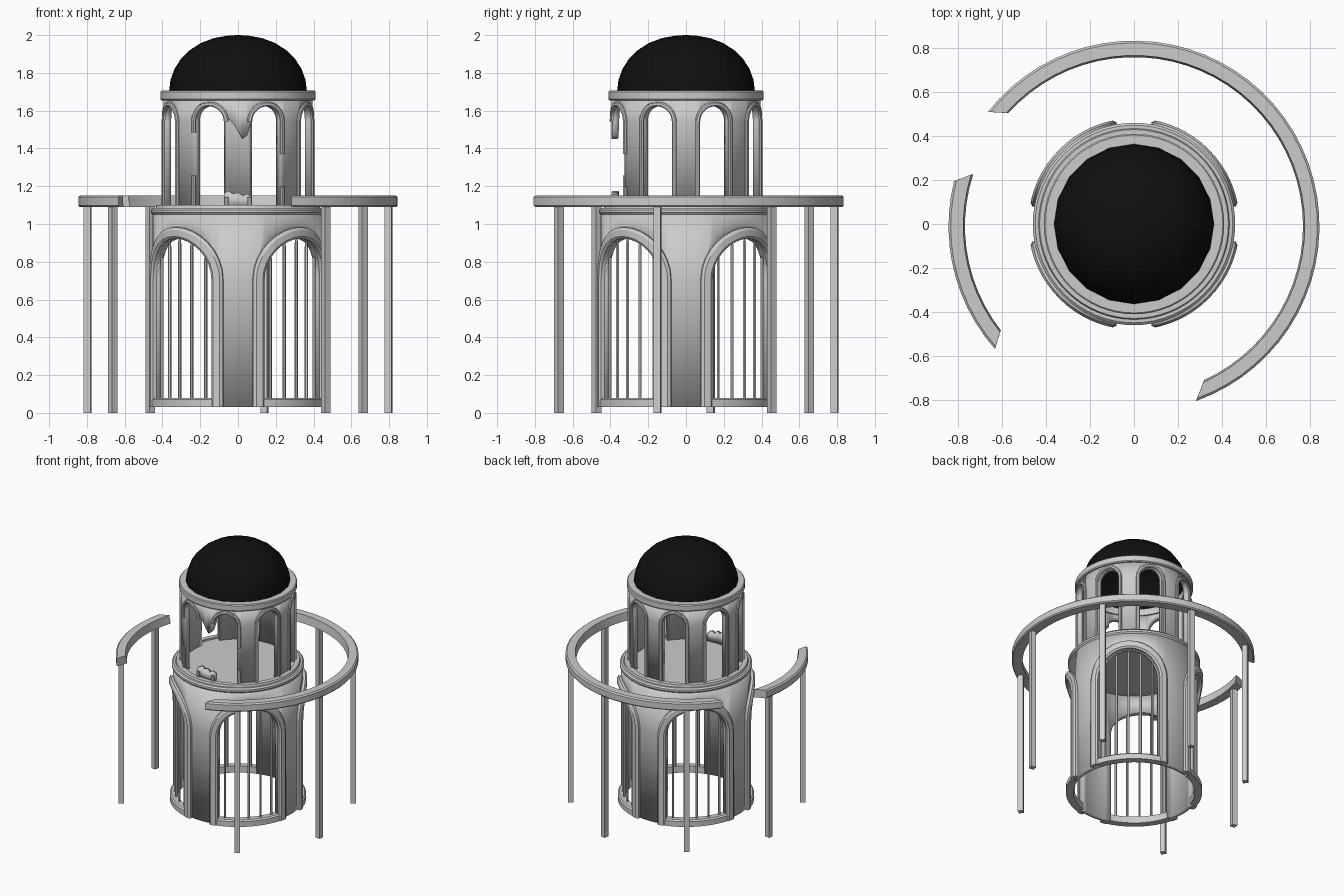
import bpy, bmesh
from math import sin, cos, pi, radians, degrees

if "Cube" in bpy.data.objects:
    bpy.data.objects.remove(bpy.data.objects["Cube"])

FRONT = 270


def polar(r, deg, z, cy=0.0):
    a = radians(deg)
    return (r * cos(a), r * sin(a) + cy, z)


def finish(bm, name, smooth=True):
    bmesh.ops.remove_doubles(bm, verts=bm.verts, dist=0.0004)
    me = bpy.data.meshes.new(name)
    bm.to_mesh(me)
    bm.free()
    ob = bpy.data.objects.new(name, me)
    bpy.context.collection.objects.link(ob)
    if smooth:
        bpy.ops.object.select_all(action='DESELECT')
        bpy.context.view_layer.objects.active = ob
        ob.select_set(True)
        bpy.ops.object.shade_smooth_by_angle(angle=radians(30))
    return ob


def loft(bm, rings, closed=False, caps=True):
    """Join rings of points (closed cross-sections) into a tube."""
    vs = [[bm.verts.new(p) for p in ring] for ring in rings]
    n = len(vs[0])
    pairs = list(zip(vs, vs[1:])) + ([(vs[-1], vs[0])] if closed else [])
    for a, b in pairs:
        for i in range(n):
            j = (i + 1) % n
            bm.faces.new((a[i], a[j], b[j], b[i]))
    if caps and not closed:
        bm.faces.new(vs[0])
        bm.faces.new(vs[-1])
    bmesh.ops.recalc_face_normals(bm, faces=bm.faces)


def lathe(name, section, n):
    bm = bmesh.new()
    loft(bm, [[polar(r, 360 * k / n, z) for r, z in section] for k in range(n)], closed=True)
    return finish(bm, name)


def lerp(a, b, n):
    return [a + (b - a) * k / n for k in range(n + 1)]


def strip(bm, r, angles, lows, highs):
    """Curved wall strip between a lower and an upper line."""
    lo = [bm.verts.new(polar(r, a, z)) for a, z in zip(angles, lows)]
    hi = [bm.verts.new(polar(r, a, z)) for a, z in zip(angles, highs)]
    for i in range(len(lo) - 1):
        bm.faces.new((lo[i], lo[i + 1], hi[i + 1], hi[i]))


def drum(name, r, thick, count, first, w, z0, spring, top, broken=None):
    """Round wall with arched openings; broken = (stub line, hanging line)."""
    bm = bmesh.new()
    step, half = 360 / count, degrees(w / r)
    for k in range(count):
        c = first + k * step
        th = lerp(pi, 0, 16)
        strip(bm, r, [c + half * cos(t) for t in th],
              [spring + w * sin(t) for t in th], [top] * 17)
        p = c + step / 2
        ang = lerp(p - step / 2 + half, p + step / 2 - half, 6)
        if broken and abs(p - FRONT) < 1:
            stub, hang = broken
            strip(bm, r, ang, [z0] * 7, stub)
            strip(bm, r, ang, hang, [top] * 7)
        else:
            strip(bm, r, ang, [z0] * 7, [spring] * 7)
            strip(bm, r, ang, [spring] * 7, [top] * 7)
    ob = finish(bm, name)
    m = ob.modifiers.new("thickness", 'SOLIDIFY')
    m.thickness, m.offset = thick, -1
    return ob


def arch_trim(name, r, centre, w, z0, spring, section, skip=lambda a, z: False):
    """Moulding swept around an arch; section = (offset outward, radial offset)."""
    path = [(-1, 0, z) for z in lerp(z0, spring, 8)]
    path += [(cos(t), sin(t), spring) for t in lerp(pi, 0, 16)[1:-1]]
    path += [(1, 0, z) for z in lerp(spring, z0, 8)]
    runs, run = [], []
    for x, y, z in path:
        if skip(centre + degrees(x * w / r), z + y * w):
            runs.append(run)
            run = []
        else:
            run.append([polar(r + dr, centre + degrees(x * (w + d) / r), z + y * (w + d))
                        for d, dr in section])
    runs.append(run)
    bm = bmesh.new()
    for run in runs:
        if len(run) > 1:
            loft(bm, run)
    return finish(bm, name)


# Lower drum with four arches, trims, sills and window bars
LR, LW, LS = 0.453, 0.218, 0.705
drum("lower_drum", LR, 0.03, 4, 45, LW, 0.03, LS, 1.06)
lower_section = [(0, -0.03), (0, 0.018), (0.012, 0.028), (0.045, 0.028), (0.06, 0.018), (0.06, -0.005)]
for k in range(4):
    c = 45 + 90 * k
    arch_trim(f"lower_arch_trim_{k}", LR, c, LW, 0.03, LS, lower_section)
    bm = bmesh.new()
    sill = [(0.423, 0.03), (0.475, 0.03), (0.475, 0.07), (0.465, 0.08), (0.423, 0.08)]
    loft(bm, [[polar(r, a, z) for r, z in sill] for a in lerp(c - 28, c + 28, 12)])
    finish(bm, f"sill_{k}")
    bm = bmesh.new()
    for off in (-22, -11, 0, 11, 22):
        u = radians(off) * LR
        top = LS + (LW ** 2 - u ** 2) ** 0.5 + 0.005
        x, y, _ = polar(0.437, c + off, 0)
        rings = []
        for z, s in ((0.07, 0.009), (top - 0.03, 0.009), (top, 0.004)):
            rings.append([(x + s * cos(q * pi / 3), y + s * sin(q * pi / 3), z) for q in range(6)])
        loft(bm, rings)
    finish(bm, f"window_bars_{k}")

# Rounded ledge on top of the lower drum and the floor
lathe("ledge", [(0.40, 1.05), (0.453, 1.05), (0.461, 1.06), (0.461, 1.075), (0.45, 1.085),
                (0.435, 1.085), (0.43, 1.10), (0.395, 1.10)], 64)
bm = bmesh.new()
bmesh.ops.create_cone(bm, cap_ends=True, segments=64, radius1=0.43, radius2=0.43, depth=0.03)
bmesh.ops.translate(bm, verts=bm.verts, vec=(0, 0, 1.07))
finish(bm, "upper_floor")

# Upper drum with eight arches, the front pier broken away
UR, UW, US = 0.395, 0.081, 1.542
stub = [1.165, 1.175, 1.16, 1.168, 1.15, 1.16, 1.145]
hang = [US, 1.555, 1.53, 1.49, 1.45, 1.47, US]
drum("upper_drum", UR, 0.035, 8, 22.5, UW, 1.085, US, 1.67, (stub, hang))


def damaged(a, z):
    d = a - FRONT
    if abs(d) < 12:
        return 1.16 < z < 1.52
    if -36 < d < -30:
        return 1.3 < z < 1.46
    return 30 < d < 36 and 1.22 < z < 1.34


upper_section = [(0, -0.035), (0, 0.008), (0.006, 0.013), (0.018, 0.013), (0.024, 0.008), (0.024, -0.005)]
for k in range(8):
    arch_trim(f"upper_arch_trim_{k}", UR, 22.5 + 45 * k, UW, 1.085, US, upper_section, damaged)

# Cornice
lathe("cornice", [(0.35, 1.655), (0.405, 1.655), (0.411, 1.662), (0.411, 1.70), (0.405, 1.706), (0.35, 1.706)], 64)

# Black low-poly dome
bm = bmesh.new()
rings = []
for t in lerp(0, pi / 2 - 0.12, 7):
    rings.append([polar(0.365 * cos(t) ** 0.92, 18 * q, 1.70 + 0.30 * sin(t)) for q in range(20)])
loft(bm, rings, caps=False)
bm.verts.ensure_lookup_table()
tip = bm.verts.new((0, 0, 2.0))
last = bm.verts[:][-21:-1]
for i in range(20):
    bm.faces.new((last[i], last[(i + 1) % 20], tip))
bmesh.ops.recalc_face_normals(bm, faces=bm.faces)
dome = finish(bm, "dome")
black = bpy.data.materials.new("black")
black.diffuse_color = (0.005, 0.005, 0.005, 1)
black.use_nodes = True
black.node_tree.nodes["Principled BSDF"].inputs["Base Color"].default_value = black.diffuse_color
dome.data.materials.append(black)

# Broken ring beam in two pieces with slanted ends: inner and outer angles
beam = [(0.77, 1.09), (0.838, 1.09), (0.845, 1.098), (0.845, 1.143), (0.835, 1.152), (0.778, 1.152)]
for name, (i0, o0), (i1, o1), n in (("ring_beam_long", (-65.5, -70.5), (138, 142), 40),
                                    ("ring_beam_short", (162, 166), (218, 221.5), 11)):
    bm = bmesh.new()
    rings = []
    for k in range(n + 1):
        ring = []
        for r, z in beam:
            f = (r - 0.77) / 0.075
            a0, a1 = i0 + (o0 - i0) * f, i1 + (o1 - i1) * f
            ring.append(polar(r, a0 + (a1 - a0) * k / n, z, -0.01))
        rings.append(ring)
    loft(bm, rings)
    finish(bm, name)

# Seven square posts under the ring (the eighth, at 260 degrees, is gone)
for k, a in enumerate((-10, 35, 80, 125, 170, 215, 305)):
    bm = bmesh.new()
    corners = [(0.79, -1.3), (0.828, -1.3), (0.828, 1.3), (0.79, 1.3)]
    loft(bm, [[polar(r, a + da, z, -0.01) for r, da in corners] for z in (0, 1.10)])
    finish(bm, f"post_{k}", smooth=False)
